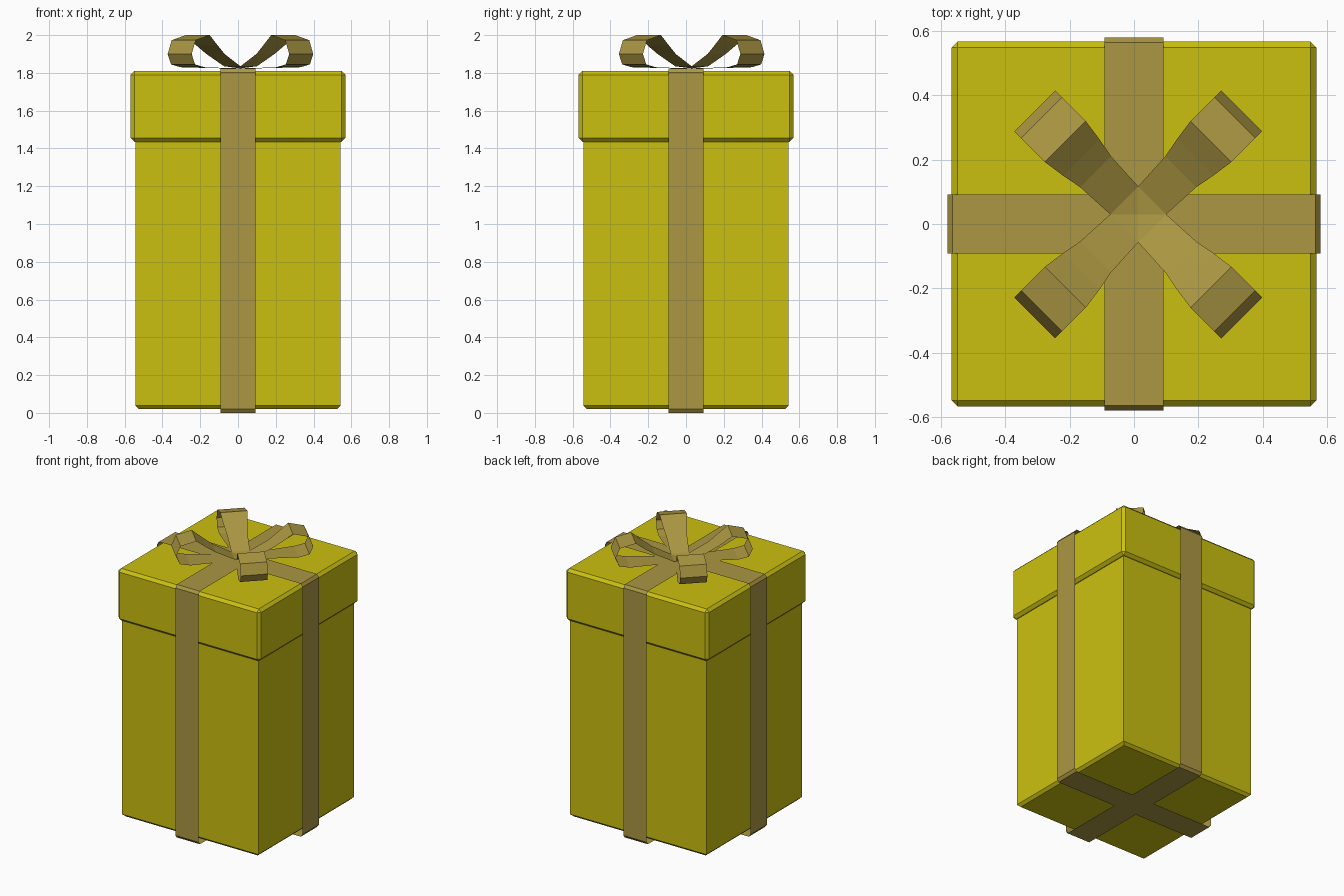
import bpy, bmesh, math
from mathutils import Vector, Matrix

if "Cube" in bpy.data.objects:
    bpy.data.objects.remove(bpy.data.objects["Cube"])


def material(name, color):
    m = bpy.data.materials.new(name)
    m.diffuse_color = (*color, 1)
    m.use_nodes = True
    m.node_tree.nodes["Principled BSDF"].inputs["Base Color"].default_value = m.diffuse_color
    return m


gold = material("yellow_paper", (0.60, 0.53, 0.005))
tan = material("tan_ribbon", (0.41, 0.31, 0.055))


def finish(name, bm, mat):
    me = bpy.data.meshes.new(name)
    bm.to_mesh(me)
    bm.free()
    me.materials.append(mat)
    ob = bpy.data.objects.new(name, me)
    bpy.context.collection.objects.link(ob)
    return ob


def box(name, half, z0, z1, chamfer, pick):
    """Square block whose edges chosen by pick() get a flat chamfer."""
    bm = bmesh.new()
    bmesh.ops.create_cube(bm, size=1)
    for v in bm.verts:
        v.co = (v.co.x * 2 * half, v.co.y * 2 * half, z1 if v.co.z > 0 else z0)
    edges = [e for e in bm.edges if pick(e)]
    bmesh.ops.bevel(bm, geom=edges, offset=chamfer, segments=1,
                    affect='EDGES', profile=0.5)
    return finish(name, bm, gold)


def strip(name, path, closed, matrix):
    """Thin ribbon along (distance, height, half width) points."""
    bm = bmesh.new()
    rows = [[bm.verts.new(matrix @ Vector((r, s * w, z))) for s in (-1, 1)]
            for r, z, w in path]
    for i in range(len(rows) if closed else len(rows) - 1):
        a, b = rows[i], rows[(i + 1) % len(rows)]
        bm.faces.new((a[0], b[0], b[1], a[1]))
    # collapse the pointed ends where the width is zero
    bmesh.ops.remove_doubles(bm, verts=bm.verts, dist=1e-5)
    bmesh.ops.recalc_face_normals(bm, faces=bm.faces)
    return finish(name, bm, tan)


# Box body (bottom edges chamfered) and overhanging lid (all edges chamfered)
box("box_body", 0.543, 0.02, 1.60, 0.018, lambda e: all(v.co.z < 0.1 for v in e.verts))
box("box_lid", 0.568, 1.435, 1.81, 0.02, lambda e: True)

# Two ribbon bands wrapped around the box
R, C, TOP, W = 0.58, 0.015, 1.822, 0.092
half = [(R - C, 0.0), (R, 0.02), (R, TOP - 0.02), (R - C, TOP)]
band = half + [(-r, z) for r, z in reversed(half)]
for name, turn in (("ribbon_side_to_side", 0), ("ribbon_front_to_back", 90)):
    strip(name, [(r, z, W) for r, z in band], True,
          Matrix.Rotation(math.radians(turn), 4, 'Z'))

# Bow: four diagonal loops meeting in a point
loop = [(0.0, 1.824, 0.0), (0.0615, 1.835, 0.0615), (0.187, 1.90, 0.068),
        (0.25, 1.945, 0.08), (0.32, 2.0, 0.09), (0.425, 1.973, 0.09),
        (0.455, 1.90, 0.09), (0.43, 1.845, 0.09), (0.36, 1.83, 0.09),
        (0.187, 1.826, 0.068), (0.0615, 1.824, 0.0615), (0.0, 1.8235, 0.0)]
for i in range(4):
    strip(f"bow_loop_{i + 1}", loop, False,
          Matrix.Translation((0.013, 0.03, 0)) @
          Matrix.Rotation(math.radians(45 + 90 * i), 4, 'Z'))
